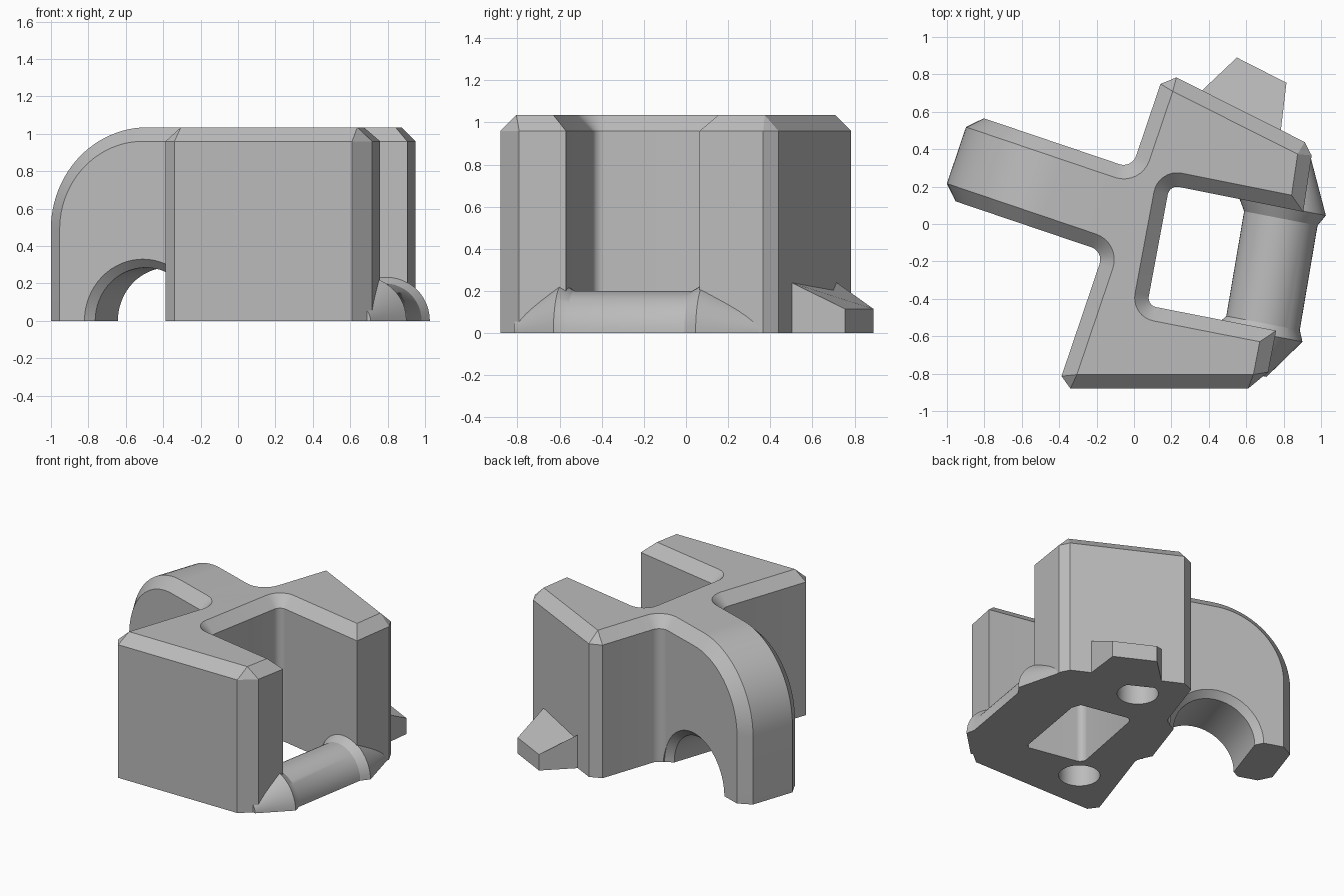
import bpy, bmesh, math
from mathutils import Vector, Matrix

cube = bpy.data.objects.get("Cube")
if cube:
    bpy.data.objects.remove(cube, do_unlink=True)

grey = bpy.data.materials.new("plain_grey")
grey.use_nodes = True
COLOR = (0.5, 0.5, 0.5, 1)
grey.diffuse_color = COLOR
grey.node_tree.nodes["Principled BSDF"].inputs["Base Color"].default_value = COLOR

HEIGHT, CHAMFER = 1.035, 0.075
ARM_BACK, ARM_FRONT, BODY_SIDE = 0.278, -0.191, -0.106
HOOK_X, HOOK_Z = -0.472, 0.49
TURN = Matrix.Rotation(math.radians(-18.7), 4, 'Z')


def loft(name, rings, matrix=None):
    """Skin equal-length rings of points and close both ends."""
    bm = bmesh.new()
    rows = [[bm.verts.new(p) for p in ring] for ring in rings]
    n = len(rows[0])
    for a, b in zip(rows, rows[1:]):
        for i in range(n):
            j = (i + 1) % n
            bm.faces.new((a[i], a[j], b[j], b[i]))
    bm.faces.new(rows[0][::-1])
    bm.faces.new(rows[-1])
    bmesh.ops.remove_doubles(bm, verts=bm.verts, dist=1e-5)
    bmesh.ops.recalc_face_normals(bm, faces=bm.faces)
    if matrix:
        bm.transform(matrix)
    mesh = bpy.data.meshes.new(name)
    bm.to_mesh(mesh)
    bm.free()
    mesh.materials.append(grey)
    obj = bpy.data.objects.new(name, mesh)
    bpy.context.collection.objects.link(obj)
    return obj


def activate(obj):
    bpy.ops.object.select_all(action='DESELECT')
    obj.select_set(True)
    bpy.context.view_layer.objects.active = obj


def cut(obj, cutter):
    cutter.hide_render = True
    mod = obj.modifiers.new("cut", 'BOOLEAN')
    mod.operation, mod.solver, mod.object = 'DIFFERENCE', 'EXACT', cutter
    activate(obj)
    bpy.ops.object.modifier_apply(modifier=mod.name)


def circle(r, n=48):
    return [(r * math.cos(2 * math.pi * i / n), r * math.sin(2 * math.pi * i / n))
            for i in range(n)]


def local(x, y):
    return (TURN @ Vector((x, y, 0))).to_2d()


# Body plan: each corner is (point, kind, size)
plan = [
    ((-0.41, -0.88), 'cut', 0.07), ((0.70, -0.88), 'cut', 0.09),
    ((0.76, -0.57), 'plain', 0), ((0.07, -0.435), 'fillet', 0.05),
    ((0.19, 0.208), 'fillet', 0.05), ((0.905, 0.065), 'plain', 0),
    ((0.957, 0.416), 'cut', 0.05), ((0.164, 0.815), 'cut', 0.07),
    (local(BODY_SIDE, ARM_BACK), 'fillet', 0.07),
    (local(-0.3, ARM_BACK), 'plain', 0), (local(-0.3, ARM_FRONT), 'plain', 0),
    (local(BODY_SIDE, ARM_FRONT), 'fillet', 0.07)]

wall, top = [], []
for i, (point, kind, size) in enumerate(plan):
    p = Vector(point)
    d0 = (p - Vector(plan[i - 1][0])).normalized()
    d1 = (Vector(plan[(i + 1) % len(plan)][0]) - p).normalized()
    n0, n1 = Vector((-d0.y, d0.x)), Vector((-d1.y, d1.x))
    miter = (n0 + n1) / (1 + n0.dot(n1))
    if kind == 'fillet':
        centre = p - miter * size
        for k in range(9):
            n = n0.slerp(n1, k / 8)
            wall.append(centre + n * size)
            top.append(centre + n * (size + CHAMFER))
    elif kind == 'cut':
        wall += [p - d0 * size, p + d1 * size]
        top += [p + miter * CHAMFER] * 2
    else:
        wall.append(p)
        top.append(p + miter * CHAMFER)

body = loft("body", [[(p.x, p.y, 0) for p in wall],
                     [(p.x, p.y, HEIGHT - CHAMFER) for p in wall],
                     [(p.x, p.y, HEIGHT) for p in top]])


# Curved side arm with chamfered long edges
def arm_ring(y, r):
    arc = [(HOOK_X - r * math.cos(a), y, HOOK_Z + r * math.sin(a))
           for a in (math.pi / 2 * k / 24 for k in range(25))]
    return [(0.02, y, 0), (HOOK_X - r, y, 0)] + arc + [(0.02, y, HOOK_Z + r)]


R = HEIGHT - HOOK_Z
arm = loft("side_arm", [arm_ring(ARM_FRONT, R - CHAMFER), arm_ring(ARM_FRONT + CHAMFER, R),
                        arm_ring(ARM_BACK - CHAMFER, R), arm_ring(ARM_BACK, R - CHAMFER)], TURN)

# Arched opening under the arm, flared at both mouths
stations = [(ARM_FRONT - 0.1, 0.33), (ARM_FRONT, 0.33), (ARM_FRONT + 0.045, 0.285),
            (ARM_BACK - 0.045, 0.285), (ARM_BACK, 0.33), (ARM_BACK + 0.1, 0.33)]
arch = loft("arch_cutter", [[(HOOK_X + u, y, v) for u, v in circle(r, 64)]
                            for y, r in stations], TURN)
cut(body, arch)
cut(arm, arch)
cutters = [arch]

# Two blind sockets in the underside
for x, y in ((0.375, 0.485), (-0.02, -0.58)):
    socket = loft("socket_cutter", [[(x + u, y + v, z) for u, v in circle(0.135)]
                                    for z in (-0.1, 0.5)])
    cut(body, socket)
    cutters.append(socket)

# Half-round bar across the open side, with flared ends
across = Vector((0.982, -0.19, 0))


def bar_ring(x, y, r):
    return [Vector((x, y, 0)) + across * r * math.cos(a) + Vector((0, 0, r * math.sin(a)))
            for a in (math.pi * k / 24 for k in range(25))]


bar = loft("cross_bar", [bar_ring(*s) for s in (
    (0.62, -0.80, 0.09), (0.67, -0.585, 0.235), (0.69, -0.53, 0.2),
    (0.785, 0.03, 0.2), (0.795, 0.09, 0.235), (0.845, 0.38, 0.1))])

# Sloped foot at the back
foot_plan = [(0.75, 0.40, 0.24), (0.785, 0.50, 0.24), (0.815, 0.755, 0.115),
             (0.55, 0.89, 0.115), (0.365, 0.715, 0.24), (0.33, 0.62, 0.24)]
foot = loft("back_foot", [[(x, y, 0) for x, y, z in foot_plan], foot_plan])

for c in cutters:
    bpy.data.objects.remove(c, do_unlink=True)
for obj in (body, arm, bar):
    activate(obj)
    bpy.ops.object.shade_smooth_by_angle(angle=math.radians(25))
